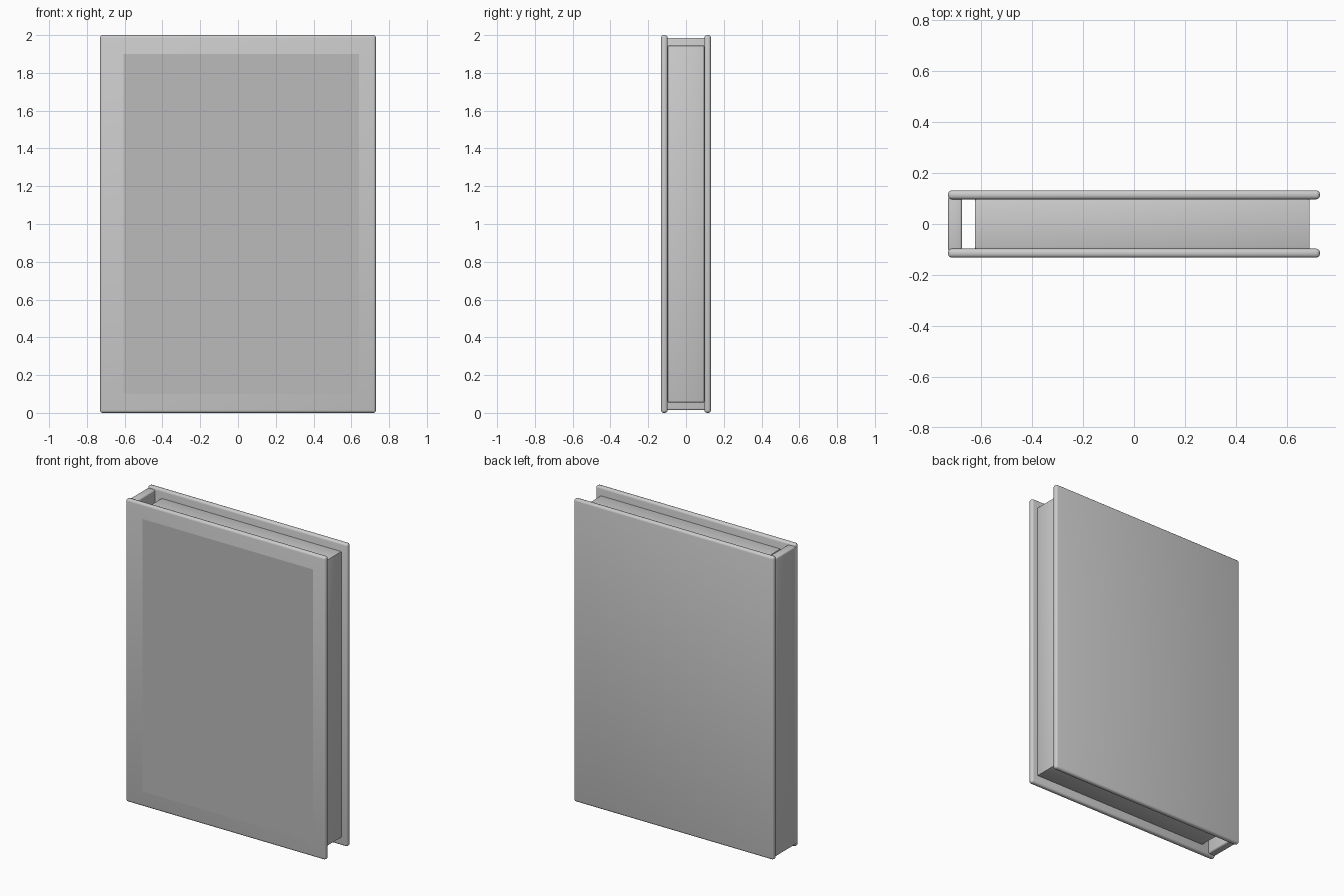
import bpy

if "Cube" in bpy.data.objects:
    bpy.data.objects.remove(bpy.data.objects["Cube"])


def box(name, x, y, z, bevel, segments=3):
    """Rounded box from (min, max) ranges on each axis."""
    bpy.ops.mesh.primitive_cube_add(size=1, location=[sum(r) / 2 for r in (x, y, z)])
    ob = bpy.context.object
    ob.name = name
    ob.scale = [r[1] - r[0] for r in (x, y, z)]
    bpy.ops.object.transform_apply(location=False, rotation=False, scale=True)
    mod = ob.modifiers.new("Bevel", 'BEVEL')
    mod.width = bevel
    mod.segments = segments
    bpy.ops.object.modifier_apply(modifier=mod.name)
    bpy.ops.object.shade_smooth_by_angle()
    return ob


# Front and back cover boards
box("front_cover", (-0.73, 0.73), (-0.132, -0.097), (0, 2), 0.014)
box("back_cover", (-0.73, 0.73), (0.097, 0.132), (0, 2), 0.014)

# Spine joining the boards
box("spine", (-0.73, -0.675), (-0.108, 0.108), (0.014, 1.986), 0.01)

# Page block
box("pages", (-0.625, 0.69), (-0.097, 0.097), (0.055, 1.945), 0.005, 2)

# Thin panel on the front cover
bpy.ops.mesh.primitive_plane_add(size=1, location=(0.0175, -0.1335, 1.0))
panel = bpy.context.object
panel.name = "cover_panel"
panel.scale = (1.245, 1.8, 1)
panel.rotation_euler.x = 1.5707963
grey = bpy.data.materials.new("panel_grey")
grey.diffuse_color = (0.5, 0.5, 0.5, 1)
grey.use_nodes = True
grey.node_tree.nodes["Principled BSDF"].inputs["Base Color"].default_value = grey.diffuse_color
panel.data.materials.append(grey)
